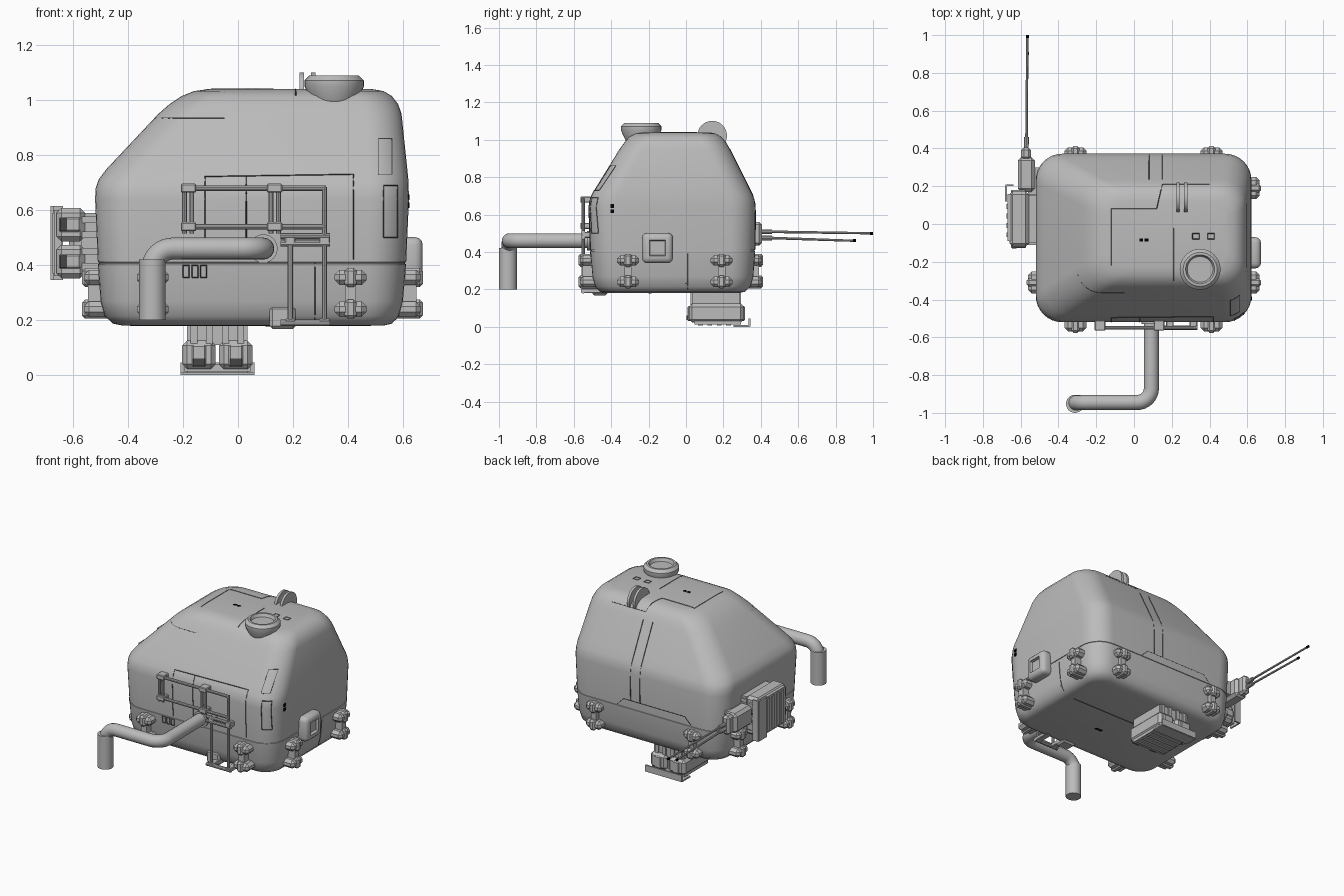
import bpy, bmesh, math
from mathutils import Vector, Matrix
from mathutils.bvhtree import BVHTree

if "Cube" in bpy.data.objects:
    bpy.data.objects.remove(bpy.data.objects["Cube"])


def material(name, v):
    m = bpy.data.materials.new(name)
    m.diffuse_color = (v, v, v, 1)
    m.use_nodes = True
    m.node_tree.nodes["Principled BSDF"].inputs["Base Color"].default_value = m.diffuse_color
    return m


GREY = material("grey", 0.5)
DARK = material("dark seam", 0.06)
BLACK = material("black", 0.0)


def smooth(ob, angle=35):
    bpy.ops.object.select_all(action='DESELECT')
    ob.select_set(True)
    bpy.context.view_layer.objects.active = ob
    bpy.ops.object.shade_smooth_by_angle(angle=math.radians(angle))


def finish(bm, name, mat=GREY, M=None, angle=35):
    if M is not None:
        bm.transform(M)
    bmesh.ops.recalc_face_normals(bm, faces=bm.faces)
    me = bpy.data.meshes.new(name)
    bm.to_mesh(me)
    bm.free()
    ob = bpy.data.objects.new(name, me)
    bpy.context.collection.objects.link(ob)
    me.materials.append(mat)
    smooth(ob, angle)
    return ob


def add_box(bm, lo, hi, bevel=0.0, seg=1):
    lo, hi = Vector(lo), Vector(hi)
    M = Matrix.Translation((lo + hi) / 2) @ Matrix.Diagonal((*(hi - lo), 1))
    vs = bmesh.ops.create_cube(bm, size=1, matrix=M)['verts']
    if bevel:
        edges = list({e for v in vs for e in v.link_edges})
        bmesh.ops.bevel(bm, geom=edges, offset=bevel, segments=seg, profile=0.5, affect='EDGES')


def add_rod(bm, p, q, r, n=10, r2=None):
    p, q = Vector(p), Vector(q)
    d = q - p
    M = Matrix.Translation((p + q) / 2) @ d.to_track_quat('Z', 'Y').to_matrix().to_4x4()
    bmesh.ops.create_cone(bm, cap_ends=True, segments=n, radius1=r, radius2=r if r2 is None else r2,
                          depth=d.length, matrix=M)


def tubes(name, paths, r, mat=GREY, res=6):
    cu = bpy.data.curves.new(name, 'CURVE')
    cu.dimensions = '3D'
    cu.bevel_depth, cu.bevel_resolution, cu.use_fill_caps = r, res, True
    for pts in paths:
        sp = cu.splines.new('POLY')
        sp.points.add(len(pts) - 1)
        for p, c in zip(sp.points, pts):
            p.co = (*c, 1)
    cu.materials.append(mat)
    ob = bpy.data.objects.new(name, cu)
    bpy.context.collection.objects.link(ob)
    bpy.ops.object.select_all(action='DESELECT')
    ob.select_set(True)
    bpy.context.view_layer.objects.active = ob
    bpy.ops.object.convert(target='MESH')
    smooth(bpy.context.object)


def fillet(pts, r, n=8):
    pts = [Vector(p) for p in pts]
    out = [pts[0]]
    for a, b, c in zip(pts, pts[1:], pts[2:]):
        s, e = b + (a - b).normalized() * r, b + (c - b).normalized() * r
        o = s + e - b
        for i in range(n + 1):
            t = math.pi / 2 * i / n
            out.append(o + (s - o) * math.cos(t) + (e - o) * math.sin(t))
    return out + [pts[-1]]


def mesh_loft(bm, rings):
    loops = [[bm.verts.new(p) for p in ring] for ring in rings]
    for a, b in zip(loops, loops[1:]):
        for i in range(len(a)):
            j = (i + 1) % len(a)
            bm.faces.new((a[i], a[j], b[j], b[i]))
    bm.faces.new(loops[0][::-1])
    bm.faces.new(loops[-1])


# hull: rounded rectangles stacked by height (z, x0, x1, y0, y1, corner radius)
def rounded(z, x0, x1, y0, y1, r, n=8):
    cs = [(x1 - r, y1 - r), (x0 + r, y1 - r), (x0 + r, y0 + r), (x1 - r, y0 + r)]
    return [(cx + r * math.cos(math.pi / 2 * (k + i / n)), cy + r * math.sin(math.pi / 2 * (k + i / n)), z)
            for k, (cx, cy) in enumerate(cs) for i in range(n + 1)]


LEVELS = [
    (0.180, -0.42, 0.53, -0.43, 0.28, 0.09), (0.187, -0.455, 0.56, -0.46, 0.315, 0.11),
    (0.215, -0.485, 0.585, -0.485, 0.345, 0.12), (0.27, -0.50, 0.60, -0.50, 0.36, 0.13),
    (0.404, -0.51, 0.612, -0.512, 0.37, 0.14), (0.405, -0.506, 0.608, -0.508, 0.366, 0.136),
    (0.410, -0.506, 0.608, -0.508, 0.366, 0.136), (0.411, -0.51, 0.612, -0.512, 0.37, 0.14),
    (0.64, -0.52, 0.622, -0.52, 0.372, 0.14), (0.68, -0.518, 0.621, -0.514, 0.366, 0.14),
    (0.71, -0.508, 0.62, -0.502, 0.355, 0.14), (0.75, -0.478, 0.616, -0.478, 0.335, 0.14),
    (0.95, -0.29, 0.595, -0.355, 0.235, 0.13), (0.985, -0.25, 0.583, -0.33, 0.215, 0.13),
    (1.015, -0.205, 0.56, -0.305, 0.19, 0.12), (1.033, -0.16, 0.53, -0.27, 0.16, 0.11),
    (1.04, -0.11, 0.49, -0.23, 0.12, 0.09),
]
bm = bmesh.new()
mesh_loft(bm, [rounded(*lv) for lv in LEVELS])
bmesh.ops.recalc_face_normals(bm, faces=bm.faces)
tree = BVHTree.FromBMesh(bm)
finish(bm, "hull", angle=50)


# panel seams projected on the hull
def project(pts, d, n=10):
    d, out = Vector(d), []
    pts = [Vector(p) for p in pts]
    for a, b in zip(pts, pts[1:]):
        for i in range(n + 1):
            hit = tree.ray_cast(a.lerp(b, i / n) - d * 3, d)[0]
            if hit and (not out or (hit - out[-1]).length > 1e-4):
                out.append(hit)
    return out


def front(*p): return project([(a, 0, b) for a, b in p], (0, 1, 0))
def back(*p): return project([(a, 0, b) for a, b in p], (0, -1, 0))
def top(*p): return project([(a, b, 0.5) for a, b in p], (0, 0, -1))
def rect(x0, x1, y0, y1): return [(x0, y0), (x1, y0), (x1, y1), (x0, y1), (x0, y0)]


seams = [
    front((-0.12, 0.42), (-0.12, 0.722), (0.42, 0.73), (0.42, 0.42)), front((0.03, 0.42), (0.03, 0.722)),
    front((-0.3, 0.935), (-0.05, 0.935)), front((0.28, 0.41), (0.28, 0.2)),
    back((-0.3, 0.41), (-0.25, 0.46), (0.2, 0.46), (0.25, 0.41)),
    back((0.08, 0.46), (0.08, 0.95)), back((0.15, 0.46), (0.15, 0.95)),
    top((-0.12, -0.22), (-0.12, 0.08), (0.12, 0.08), (0.15, 0.21), (0.4, 0.21)), top((0.21, -0.3), (0.21, -0.02)),
    project([(0, 0.01, 0.2), (0, 0.01, 0.405)], (-1, 0, 0)), project([(-0.5, 0, 0.5), (0.59, 0, 0.5)], (0, 0, 1)),
]
seams += [front(*rect(x, x + 0.022, 0.355, 0.398)) for x in (-0.2, -0.168, -0.136)]
seams += [top(*rect(x, x + 0.035, -0.08, -0.05)) for x in (0.31, 0.39)]
seams += [front(*rect(0.53, 0.58, 0.5, 0.69)), front(*rect(0.51, 0.56, 0.73, 0.86))]
tubes("panel_seams", [s for s in seams if len(s) > 1], 0.002, DARK, 0)

# small black marks
bm = bmesh.new()
for s in (0, 1):
    add_box(bm, (0.028 + s * 0.028, -0.092, 1.036), (0.048 + s * 0.028, -0.076, 1.0425))
    add_box(bm, (0.617, -0.405, 0.608 + s * 0.028), (0.624, -0.385, 0.628 + s * 0.028))
    add_box(bm, (0.1 + s * 0.028, -0.2, 0.177), (0.12 + s * 0.028, -0.184, 0.182))
finish(bm, "marks", BLACK)

# clamps: local x along the wall, y outward, z up
WALLS = [((0, -1, 0), -0.508, (-0.31, 0.41)), ((0, 1, 0), 0.345, (-0.31, 0.41)),
         ((-1, 0, 0), -0.50, (-0.31, 0.19)), ((1, 0, 0), 0.605, (-0.31, 0.19))]
for n, wall, spots in WALLS:
    for s in spots:
        loc = Vector((s, wall, 0)) if n[1] else Vector((wall, s, 0))
        nv = Vector(n)
        M = Matrix.Translation(loc) @ Matrix((nv.cross((0, 0, 1)), nv, (0, 0, 1))).transposed().to_4x4()
        bm = bmesh.new()
        add_box(bm, (-0.02, -0.03, 0.22), (0.02, 0.045, 0.37))
        for z in (0.24, 0.355):
            add_box(bm, (-0.058, -0.05, z - 0.028), (0.058, 0.06, z + 0.028), 0.018)
            add_box(bm, (-0.022, -0.04, z - 0.035), (0.022, 0.068, z + 0.035), 0.012)
        finish(bm, "clamp", M=M)

# exhaust pipe with collar and wider outlet
tubes("exhaust_pipe", [fillet([(0.092, -0.49, 0.46), (0.092, -0.945, 0.46), (-0.312, -0.945, 0.46),
                               (-0.312, -0.95, 0.3)], 0.075)], 0.04)
bm = bmesh.new()
add_rod(bm, (-0.312, -0.952, 0.2), (-0.312, -0.952, 0.42), 0.048, 24)
add_rod(bm, (0.092, -0.49, 0.46), (0.092, -0.53, 0.46), 0.052, 24)
finish(bm, "exhaust_outlet")

# folded ladder rack on the front
bm = bmesh.new()
Y = -0.55
for z in (0.68, 0.54):
    add_rod(bm, (-0.205, Y, z), (0.32, Y, z), 0.01)
for x in (-0.195, -0.168, 0.12, 0.147):
    add_rod(bm, (x, Y, 0.515), (x, Y, 0.695), 0.009)
add_rod(bm, (0.315, Y, 0.48), (0.315, Y, 0.685), 0.01)
for z in (0.505, 0.478):
    add_rod(bm, (0.155, Y, z), (0.335, Y, z), 0.011)
for x in (0.19, 0.315):
    add_rod(bm, (x, Y, 0.185), (x, Y, 0.5), 0.01)
add_rod(bm, (0.155, Y, 0.19), (0.335, Y, 0.19), 0.012)
for x in (-0.18, 0.133):
    for z in (0.68, 0.54):
        add_box(bm, (x - 0.028, -0.565, z - 0.016), (x + 0.028, -0.51, z + 0.016), 0.004)
for x in (0.19, 0.315):
    add_box(bm, (x - 0.02, -0.56, 0.475), (x + 0.02, -0.5, 0.508), 0.004)
    add_box(bm, (x - 0.02, -0.56, 0.18), (x + 0.02, -0.43, 0.205), 0.004)
finish(bm, "ladder_rack")
bm = bmesh.new()
add_box(bm, (0.115, -0.5, 0.168), (0.21, -0.42, 0.25), 0.01)
finish(bm, "ladder_mount")

# square port box on the right side: bevelled block with a recessed centre
bm = bmesh.new()
add_box(bm, (0.58, -0.235, 0.34), (0.672, -0.07, 0.502), 0.028, 3)
bm.normal_update()
face = max(bm.faces, key=lambda f: f.calc_center_median().x)
bmesh.ops.inset_region(bm, faces=[face], thickness=0.016)
bmesh.ops.inset_region(bm, faces=[face], thickness=0.006, depth=-0.018)
finish(bm, "port_box")

# round roof hatch with recessed lid
bm = bmesh.new()
mesh_loft(bm, [[(0.35 + r * math.cos(i * math.pi / 16), -0.24 + r * math.sin(i * math.pi / 16), z) for i in range(32)]
               for r, z in ((0.08, 0.99), (0.108, 1.05), (0.108, 1.072), (0.09, 1.09), (0.077, 1.09), (0.068, 1.07))])
finish(bm, "roof_hatch", angle=25)

# twin lifting discs on the roof
bm = bmesh.new()
for x in (0.232, 0.274):
    add_rod(bm, (x - 0.008, 0.14, 1.022), (x + 0.008, 0.14, 1.022), 0.079, 32)
finish(bm, "lifting_discs")

# equipment pods: local u width, v length, w outward
for name, M in (("side_pod", Matrix(((0, 0, -1, -0.502), (0, 1, 0, -0.12), (1, 0, 0, 0.48), (0, 0, 0, 1)))),
                ("under_pod", Matrix(((1, 0, 0, -0.075), (0, 1, 0, 0.015), (0, 0, -1, 0.18), (0, 0, 0, 1))))):
    bm = bmesh.new()
    add_box(bm, (-0.11, 0.02, -0.02), (0.11, 0.27, 0.07))
    for u in (-0.085, -0.03, 0.03, 0.085):
        add_box(bm, (u - 0.012, 0.008, -0.01), (u + 0.012, 0.28, 0.07))
    for s in (-1, 1):
        a, b = sorted((s * 0.006, s * 0.128))
        add_box(bm, (a, 0.0, 0.055), (b, 0.295, 0.158), 0.018)
        add_box(bm, (a + 0.035, -0.008, 0.07), (b - 0.035, 0.3, 0.15), 0.006)
    add_box(bm, (-0.12, 0.03, 0.14), (0.12, 0.28, 0.168))
    for k in range(4):
        add_box(bm, (-0.11, 0.05 + k * 0.05, 0.16), (0.11, 0.075 + k * 0.05, 0.173))
    add_box(bm, (-0.135, 0.24, 0.17), (0.135, 0.325, 0.18))
    add_box(bm, (-0.135, 0.32, 0.135), (0.135, 0.33, 0.178))
    finish(bm, name, M=M)
    bm = bmesh.new()
    for u in (-0.067, 0.067):
        add_box(bm, (u - 0.022, -0.011, 0.12), (u + 0.022, -0.004, 0.145))
    finish(bm, name + "_windows", DARK, M)

# antenna bracket and whip antennas at the back left
bm = bmesh.new()
add_box(bm, (-0.615, 0.17, 0.43), (-0.525, 0.355, 0.56), 0.018)
add_box(bm, (-0.56, 0.1, 0.45), (-0.48, 0.3, 0.54))
add_box(bm, (-0.597, 0.34, 0.435), (-0.545, 0.405, 0.56), 0.014)
finish(bm, "antenna_bracket")
bm, tips = bmesh.new(), bmesh.new()
for z, ze, ye in ((0.508, 0.5, 1.0), (0.475, 0.46, 0.91)):
    add_rod(bm, (-0.57, 0.39, z), (-0.569, 0.46, z), 0.013)
    add_rod(bm, (-0.569, 0.45, z), (-0.565, ye - 0.015, ze), 0.007, 8, 0.006)
    add_rod(tips, (-0.565, ye - 0.016, ze), (-0.565, ye, ze), 0.008, 8)
finish(bm, "antennas")
finish(tips, "antenna_tips", BLACK)
